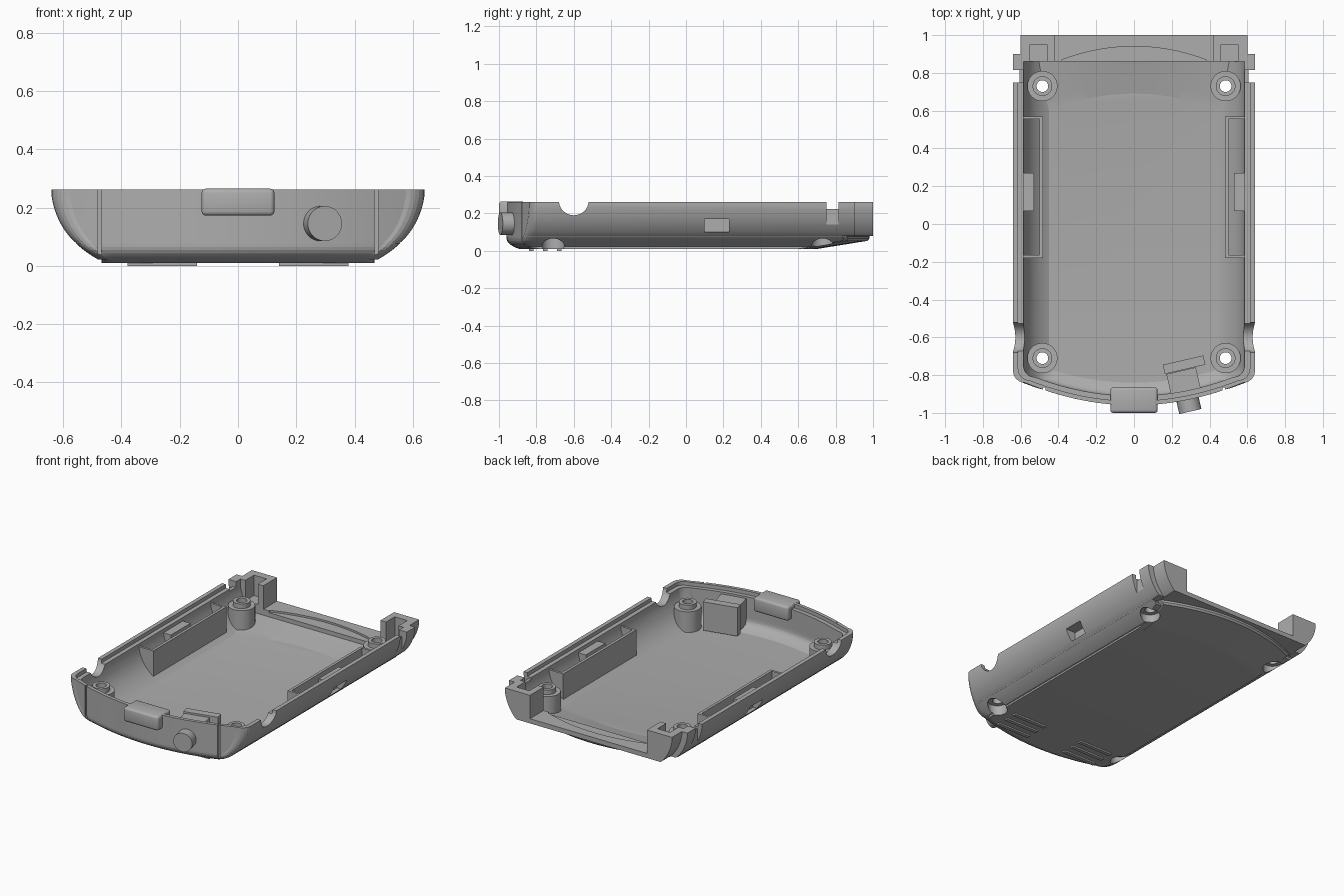
import bpy, bmesh, math
from mathutils import Matrix, Vector

if "Cube" in bpy.data.objects:
    bpy.data.objects.remove(bpy.data.objects["Cube"])

grey = bpy.data.materials.new("plain_grey")
grey.use_nodes = True
COLOUR = (0.42, 0.42, 0.42, 1)
grey.diffuse_color = COLOUR
grey.node_tree.nodes["Principled BSDF"].inputs["Base Color"].default_value = COLOUR


# --- helpers ---
def finish(bm, name):
    bmesh.ops.recalc_face_normals(bm, faces=bm.faces)
    mesh = bpy.data.meshes.new(name)
    bm.to_mesh(mesh)
    bm.free()
    mesh.materials.append(grey)
    ob = bpy.data.objects.new(name, mesh)
    bpy.context.collection.objects.link(ob)
    return ob


def stack(name, rings):
    """Closed solid through (outline, height) rings."""
    bm = bmesh.new()
    loops = [[bm.verts.new((x, y, z)) for x, y in pts] for pts, z in rings]
    n = len(loops[0])
    for a, b in zip(loops, loops[1:]):
        for i in range(n):
            j = (i + 1) % n
            bm.faces.new((a[i], a[j], b[j], b[i]))
    bm.faces.new(loops[0])
    bm.faces.new(loops[-1])
    return finish(bm, name)


def box(name, x, y, z, angle=0, bevel=0):
    """Box between the given pairs, turned about its own upright axis."""
    bm = bmesh.new()
    size = [b - a for a, b in (x, y, z)]
    mid = Vector([(a + b) / 2 for a, b in (x, y, z)])
    bmesh.ops.create_cube(bm, size=1)
    bmesh.ops.scale(bm, vec=size, verts=bm.verts)
    if bevel:
        bmesh.ops.bevel(bm, geom=bm.edges[:], offset=bevel, segments=3,
                        affect='EDGES', profile=0.5)
    bm.transform(Matrix.Translation(mid) @ Matrix.Rotation(angle, 4, 'Z'))
    return finish(bm, name)


def cylinder(name, centre, radius, depth, turn=Matrix()):
    bm = bmesh.new()
    bmesh.ops.create_cone(bm, cap_ends=True, segments=40, radius1=radius,
                          radius2=radius, depth=depth)
    bm.transform(Matrix.Translation(centre) @ turn)
    return finish(bm, name)


def cut(target, tool):
    tool.hide_render = True
    mod = target.modifiers.new("cut", 'BOOLEAN')
    mod.operation = 'DIFFERENCE'
    mod.solver = 'EXACT'
    mod.object = tool
    bpy.context.view_layer.objects.active = target
    bpy.ops.object.modifier_apply(modifier=mod.name)
    bpy.data.objects.remove(tool)


def smooth(ob, degrees):
    bpy.ops.object.select_all(action='DESELECT')
    ob.select_set(True)
    bpy.context.view_layer.objects.active = ob
    bpy.ops.object.shade_smooth_by_angle(angle=math.radians(degrees))


def sided(s, a, b):
    return tuple(sorted((s * a, s * b)))


def bezier(p, q, r, n):
    return [tuple((1 - t) ** 2 * a + 2 * t * (1 - t) * b + t * t * c
                  for a, b, c in zip(p, q, r)) for t in (i / n for i in range(n + 1))]


def outline(w, front, rear, step=0.0):
    """Plan outline: bowed front, rounded corners, straight sides, given rear."""
    def bow(x):
        return front + 0.36 * x * x
    half = [(w * 0.9 * i / 12, bow(w * 0.9 * i / 12)) for i in range(13)]
    r = w * 0.1
    for i in range(1, 7):
        a = math.pi / 12 * i
        half.append((w - r + r * math.sin(a), bow(w - r) + 0.06 * (1 - math.cos(a))))
    side_end = min(0.9, rear(w) - 0.005) if step else rear(w)
    half.append((w, side_end))
    if step:
        half.append((w - step, side_end))
    half += [((w - step) * i / 12, rear((w - step) * i / 12))
             for i in range(11 if not step else 12, -1, -1)]
    return half + [(-x, y) for x, y in half[-2:0:-1]]


def tuck(z, z0):
    return 0.07 * (1 - min(1, (z - z0) / 0.07)) ** 3


# --- outer body ---
def body_rear(z):
    if z > 0.079:
        return lambda x: 1.0
    t = min(1, (z - 0.01) / 0.045)
    return lambda x: 0.70 + 0.28 * t - 0.45 * x * x


levels = [(0.468, 0.01), (0.468, 0.016), (0.468, 0.022)]
levels += bezier((0.481, 0.0222), (0.62, 0.10), (0.64, 0.24), 16) + [(0.64, 0.262)]
w_step = min(levels, key=lambda p: abs(p[1] - 0.079))[0]
levels += [(w_step, 0.078), (w_step + 0.001, 0.080)]
levels.sort(key=lambda p: p[1])
shell = stack("case_shell", [(outline(w, -0.96 + tuck(z, 0.01), body_rear(z), 0.04), z)
                             for w, z in levels])


# --- cavity, with the inner walls and screw bosses left standing ---
def cavity_rear(z):
    t = min(1, (z - 0.035) / 0.035)
    return lambda x: 0.69 + 0.17 * t - 0.45 * x * x * (1 - t)


levels = bezier((0.45, 0.035), (0.57, 0.10), (0.585, 0.22), 16) + [(0.585, 0.32)]
cavity = stack("cavity", [(outline(w, -0.91 + tuck(z, 0.035), cavity_rear(z)), z)
                          for w, z in levels])
bosses = [(s * 0.485, y) for s in (-1, 1) for y in (-0.71, 0.73)]
for x, y in bosses:
    cut(cavity, cylinder("boss_base", (x, y, 0.08), 0.08, 0.18))
    cut(cavity, cylinder("boss_collar", (x, y, 0.1), 0.052, 0.2))
for s in (-1, 1):
    cut(cavity, box("rib", sided(s, 0.482, 0.5), (-0.18, 0.57), (0, 0.22)))
    for y in (-0.18, 0.555):
        cut(cavity, box("rib_end", sided(s, 0.49, 0.7), (y, y + 0.015), (0, 0.22)))
    cut(cavity, box("tab", sided(s, 0.53, 0.7), (0.07, 0.27), (0.12, 0.215)))
cut(shell, cavity)

# --- rim rebate ---
rim = outline(0.613, -0.937, lambda x: 0.76)
cut(shell, stack("rebate", [(rim, 0.238), (rim, 0.32)]))

# --- rear opening and shallow arc in its sill ---
cut(shell, box("opening", (-0.42, 0.42), (0.84, 1.1), (0.11, 0.4)))
arc = [(0.38 * i / 10, 0.94 - 0.07 * (i / 10) ** 2) for i in range(-10, 11)]
arc = [(-0.38, 0.85)] + arc + [(0.38, 0.85)]
cut(shell, stack("sill_arc", [(arc, 0.098), (arc, 0.2)]))

# --- screw holes, grooves, notches, windows ---
for x, y in bosses:
    cut(shell, cylinder("screw_hole", (x, y, 0.1), 0.031, 0.5))
    cut(shell, cylinder("counterbore", (x, y, 0.0), 0.06, 0.15))
across = Matrix.Rotation(math.pi / 2, 4, 'Y')
for s in (-1, 1):
    cut(shell, box("front_groove", sided(s, 0.469, 0.483), (-1.1, -0.866), (0.018, 0.4)))
    cut(shell, cylinder("scallop", (s * 0.62, -0.6, 0.27), 0.08, 0.22, across))
    cut(shell, box("side_window", sided(s, 0.55, 0.8), (0.1, 0.23), (0.1, 0.17)))
    cut(shell, box("notch", sided(s, 0.607, 0.8), (0.75, 0.815), (0.14, 0.4)))
    cut(shell, box("notch_top", sided(s, 0.56, 0.8), (0.75, 0.815), (0.225, 0.4)))
    cut(shell, box("post_pocket", sided(s, 0.46, 0.55), (0.84, 0.95), (0.13, 0.4)))
smooth(shell, 10)

# --- front connector cover ---
smooth(box("connector_cover", (-0.125, 0.125), (-1.0, -0.865), (0.172, 0.265), bevel=0.015), 35)

# --- angled front button with its housing ---
tilt = math.radians(13)
upright = Matrix.Rotation(tilt, 4, 'Z') @ Matrix.Rotation(math.pi / 2, 4, 'X')
smooth(cylinder("front_button", (0.287, -0.944, 0.145), 0.06, 0.1, upright), 35)
box("button_housing", (0.185, 0.345), (-0.915, -0.775), (0.06, 0.225), tilt)
box("button_flange", (0.155, 0.375), (-0.77, -0.72), (0.05, 0.235), tilt)

# --- raised grip strips under the front ---
for s, side in ((-1, "right"), (1, "left")):
    for i in range(3):
        y = -0.84 + 0.075 * i
        box(f"grip_strip_{side}_{i + 1}", sided(s, 0.14, 0.38), (y, y + 0.025), (0, 0.014))
